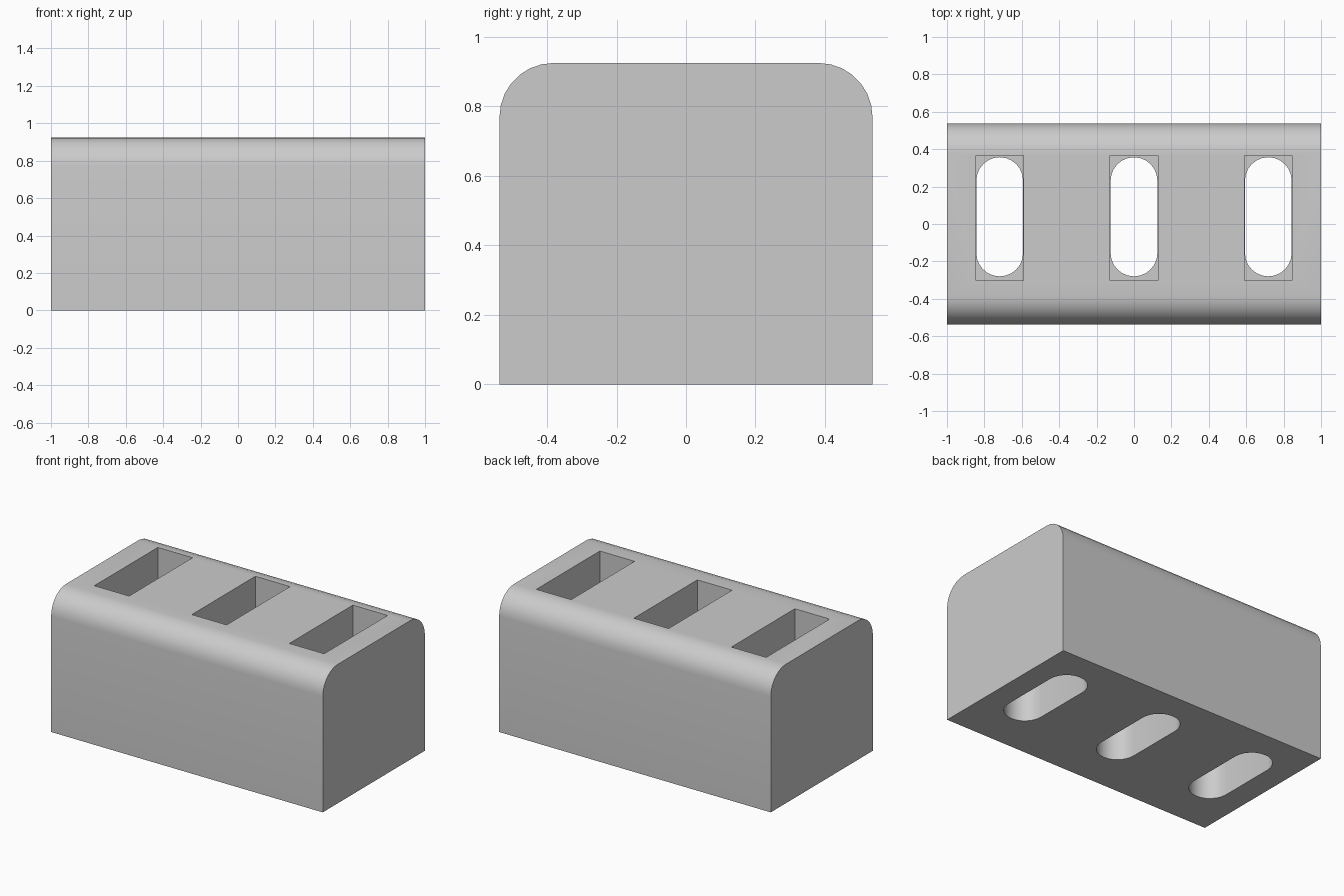
import bpy
import bmesh
from math import sin, cos, pi

cube = bpy.data.objects.get("Cube")
if cube:
    bpy.data.objects.remove(cube, do_unlink=True)

HALF_X, HALF_Y, HEIGHT, ROUND = 1.0, 0.537, 0.925, 0.155
POCKET_FLOOR = 0.45
SLOT_X = (-0.718, 0.0, 0.718)

grey = bpy.data.materials.new("light grey")
grey.use_nodes = True
colour = (0.6, 0.6, 0.6, 1)
grey.diffuse_color = colour
grey.node_tree.nodes["Principled BSDF"].inputs["Base Color"].default_value = colour


def arc(cx, cy, r, start, sweep, steps):
    return [(cx + r * cos(start + sweep * i / steps),
             cy + r * sin(start + sweep * i / steps)) for i in range(steps + 1)]


def prism(name, points, offset):
    """Extrude a closed 3D outline along an offset vector."""
    bm = bmesh.new()
    face = bm.faces.new([bm.verts.new(p) for p in points])
    out = bmesh.ops.extrude_face_region(bm, geom=[face])
    moved = [g for g in out["geom"] if isinstance(g, bmesh.types.BMVert)]
    bmesh.ops.translate(bm, verts=moved, vec=offset)
    bmesh.ops.recalc_face_normals(bm, faces=bm.faces)
    mesh = bpy.data.meshes.new(name)
    bm.to_mesh(mesh)
    bm.free()
    mesh.materials.append(grey)
    obj = bpy.data.objects.new(name, mesh)
    bpy.context.collection.objects.link(obj)
    return obj


# Block with two rounded long top edges
side = [(-HALF_Y, 0), (HALF_Y, 0)]
side += arc(HALF_Y - ROUND, HEIGHT - ROUND, ROUND, 0, pi / 2, 7)
side += arc(ROUND - HALF_Y, HEIGHT - ROUND, ROUND, pi / 2, pi / 2, 7)
block = prism("slotted_block", [(-HALF_X, y, z) for y, z in side], (2 * HALF_X, 0, 0))

# Square-cornered pockets above, round-ended slots through the base
cutters = []
for x in SLOT_X:
    w, back, front = 0.128, 0.365, -0.302
    rect = [(x - w, front), (x + w, front), (x + w, back), (x - w, back)]
    cutters.append(prism("pocket_cutter", [(a, b, POCKET_FLOOR) for a, b in rect], (0, 0, 1)))
    r = 0.125
    oval = arc(x, 0.357 - r, r, 0, pi, 12) + arc(x, r - 0.28, r, pi, pi, 12)
    cutters.append(prism("slot_cutter", [(a, b, -0.2) for a, b in oval],
                         (0, 0, POCKET_FLOOR + 0.3)))

for cutter in cutters:
    cutter.hide_render = True
    mod = block.modifiers.new("cut", "BOOLEAN")
    mod.operation = "DIFFERENCE"
    mod.solver = "EXACT"
    mod.object = cutter

# Bake the cuts and drop the helpers
bpy.context.view_layer.update()
evaluated = block.evaluated_get(bpy.context.evaluated_depsgraph_get())
result = bpy.data.meshes.new_from_object(evaluated)
block.modifiers.clear()
block.data = result
for cutter in cutters:
    bpy.data.objects.remove(cutter, do_unlink=True)

bpy.ops.object.select_all(action="DESELECT")
block.select_set(True)
bpy.context.view_layer.objects.active = block
bpy.ops.object.shade_smooth_by_angle()
